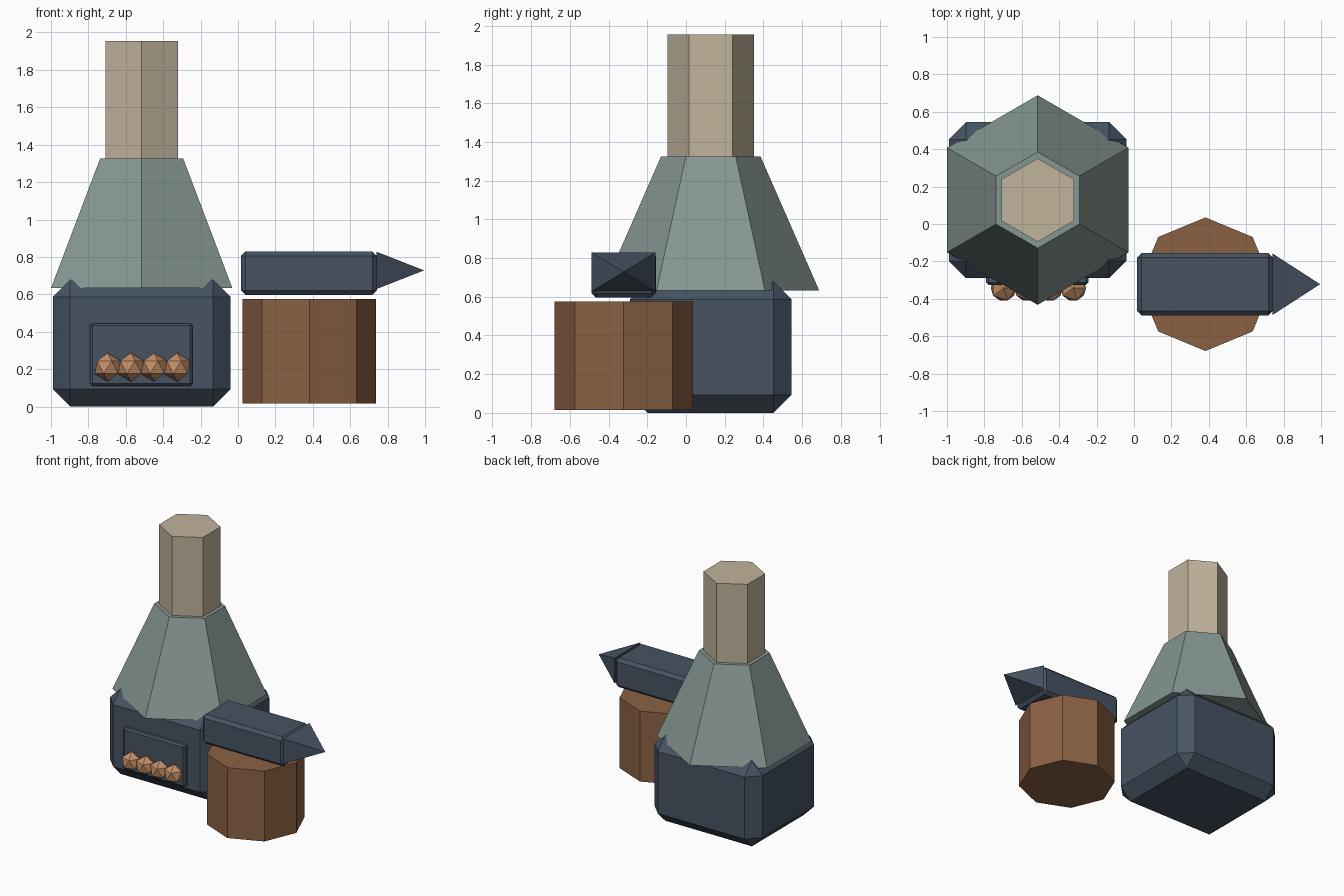
import bpy, math
from mathutils import Matrix

if "Cube" in bpy.data.objects:
    bpy.data.objects.remove(bpy.data.objects["Cube"])


def material(name, r, g, b):
    lin = lambda c: ((c / 255 + 0.055) / 1.055) ** 2.4
    m = bpy.data.materials.new(name)
    m.diffuse_color = (lin(r), lin(g), lin(b), 1)
    m.use_nodes = True
    m.node_tree.nodes["Principled BSDF"].inputs["Base Color"].default_value = m.diffuse_color
    return m


IRON = material("dark_iron", 70, 83, 98)
HOOD = material("grey_green_hood", 134, 151, 147)
STONE = material("pale_stone", 192, 179, 155)
WOOD = material("brown_wood", 139, 97, 68)
COAL = material("orange_coal", 196, 143, 103)


def finish(name, mat):
    ob = bpy.context.object
    ob.name = name
    ob.data.materials.append(mat)
    return ob


def block(name, mat, lo, hi, bevel):
    """Box between two corners with a one-segment chamfer."""
    bpy.ops.mesh.primitive_cube_add(size=1)
    ob = finish(name, mat)
    size = [b - a for a, b in zip(lo, hi)]
    mid = [(a + b) / 2 for a, b in zip(lo, hi)]
    ob.data.transform(Matrix.Translation(mid) @ Matrix.Diagonal((*size, 1)))
    mod = ob.modifiers.new("chamfer", 'BEVEL')
    mod.width, mod.segments = bevel, 1
    return ob


def prism(name, mat, sides, x, y, z0, z1, r0, r1):
    """Upright prism or frustum with one corner pointing along y."""
    bpy.ops.mesh.primitive_cone_add(vertices=sides, radius1=r0, radius2=r1,
                                    depth=z1 - z0, location=(x, y, (z0 + z1) / 2))
    return finish(name, mat)


# Forge: hearth, hood and chimney share one axis
FX, FY = -0.515, 0.128
block("hearth", IRON, (-0.99, -0.29, 0.0), (-0.04, 0.545, 0.68), 0.093)
prism("hood", HOOD, 6, FX, FY, 0.633, 1.325, 0.56, 0.257)
prism("chimney", STONE, 6, FX, FY, 1.30, 1.955, 0.223, 0.223)

# Hearth door with a row of coals
block("hearth_door", IRON, (-0.79, -0.325, 0.11), (-0.243, -0.25, 0.445), 0.013)
for i in range(4):
    bpy.ops.mesh.primitive_ico_sphere_add(
        subdivisions=1, radius=0.077, location=(-0.697 + 0.124 * i, -0.343, 0.21))
    finish(f"coal_{i + 1}", COAL)

# Anvil on its stump
AX, AY = 0.382, -0.322
prism("stump", WOOD, 8, AX, AY, 0.015, 0.576, 0.357, 0.357)
block("anvil_body", IRON, (0.017, AY - 0.167, 0.596), (0.742, AY + 0.167, 0.83), 0.024)

# Anvil horn: four-sided pyramid pointing along +x
bpy.ops.mesh.primitive_cone_add(vertices=4, radius1=math.sqrt(2), radius2=0, depth=1)
horn = finish("anvil_horn", IRON)
horn.data.transform(Matrix.Translation((0.8675, AY, 0.728))
                    @ Matrix.Diagonal((0.255, 0.165, 0.1, 1))
                    @ Matrix.Rotation(math.pi / 2, 4, 'Y')
                    @ Matrix.Rotation(math.pi / 4, 4, 'Z'))
